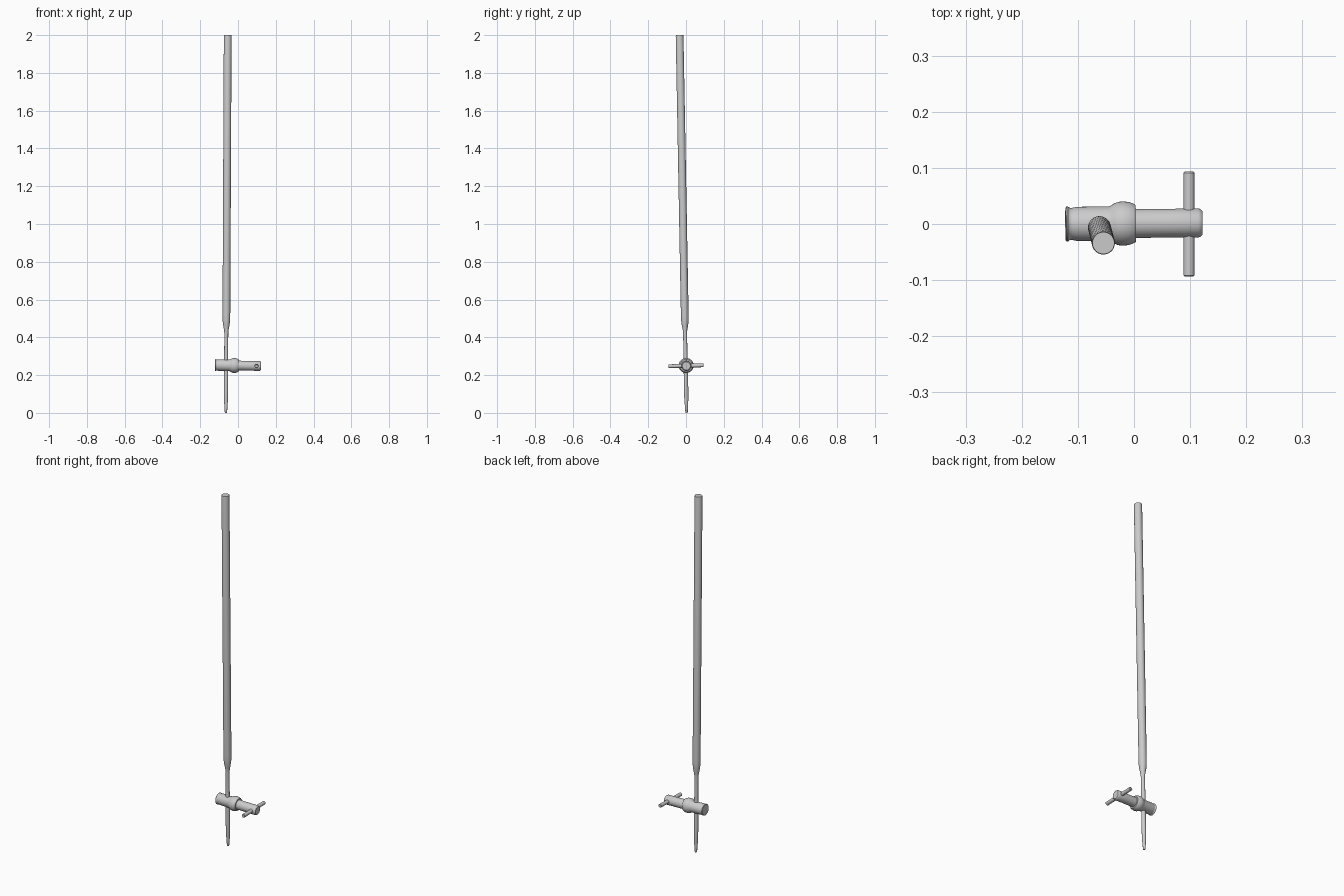
import bpy, bmesh, math
from mathutils import Vector

if "Cube" in bpy.data.objects:
    bpy.data.objects.remove(bpy.data.objects["Cube"])


def lathe(name, profile, start, end, sides=40):
    """Revolve (radius, distance) rings around the line start->end; distance is measured from start."""
    start, end = Vector(start), Vector(end)
    rot = (end - start).to_track_quat('Z', 'Y')
    bm = bmesh.new()
    rings = []
    for r, d in profile:
        ring = []
        for i in range(sides):
            a = 2 * math.pi * i / sides
            ring.append(bm.verts.new(start + rot @ Vector((r * math.cos(a), r * math.sin(a), d))))
        rings.append(ring)
    for lo, hi in zip(rings, rings[1:]):
        for i in range(sides):
            j = (i + 1) % sides
            bm.faces.new((lo[i], lo[j], hi[j], hi[i]))
    bm.faces.new(rings[0][::-1])
    bm.faces.new(rings[-1])
    mesh = bpy.data.meshes.new(name)
    bm.to_mesh(mesh)
    bm.free()
    obj = bpy.data.objects.new(name, mesh)
    bpy.context.collection.objects.link(obj)
    bpy.ops.object.select_all(action='DESELECT')
    obj.select_set(True)
    bpy.context.view_layer.objects.active = obj
    bpy.ops.object.shade_smooth_by_angle(angle=math.radians(35))
    return obj


# Slightly leaning glass tube: drip tip, thin stem, shoulder, long barrel
lathe("burette_tube",
      [(0.005, 0.0), (0.0065, 0.006), (0.008, 0.03), (0.0105, 0.07), (0.0115, 0.12),
       (0.0115, 0.18), (0.0105, 0.25), (0.0105, 0.42), (0.0115, 0.435), (0.0145, 0.452),
       (0.018, 0.472), (0.02, 0.49), (0.0205, 0.52), (0.0205, 1.994), (0.0195, 2.0)],
      (-0.064, 0.003, 0), (-0.0545, -0.034, 2))

# Stopcock axis runs along x with a slight droop to the right
left, right = (-0.122, 0, 0.253), (0.122, 0.002, 0.248)

# Housing with flared left end and bulging collar
lathe("stopcock_housing",
      [(0.029, 0.0), (0.0315, 0.002), (0.0315, 0.004), (0.029, 0.007), (0.0285, 0.011),
       (0.0295, 0.016), (0.0305, 0.021), (0.0305, 0.076), (0.032, 0.081), (0.036, 0.087),
       (0.0385, 0.094), (0.0395, 0.102), (0.0385, 0.112), (0.036, 0.12), (0.033, 0.125)],
      left, right)

# Plug shaft emerging from the collar
lathe("stopcock_plug",
      [(0.026, 0.115), (0.0255, 0.19), (0.026, 0.236), (0.0245, 0.241), (0.021, 0.244)],
      left, right)

# Cross handle through the plug
lathe("stopcock_handle",
      [(0.008, 0.0), (0.01, 0.002), (0.01, 0.185), (0.008, 0.187)],
      (0.098, -0.0935, 0.247), (0.098, 0.0935, 0.252), 24)
